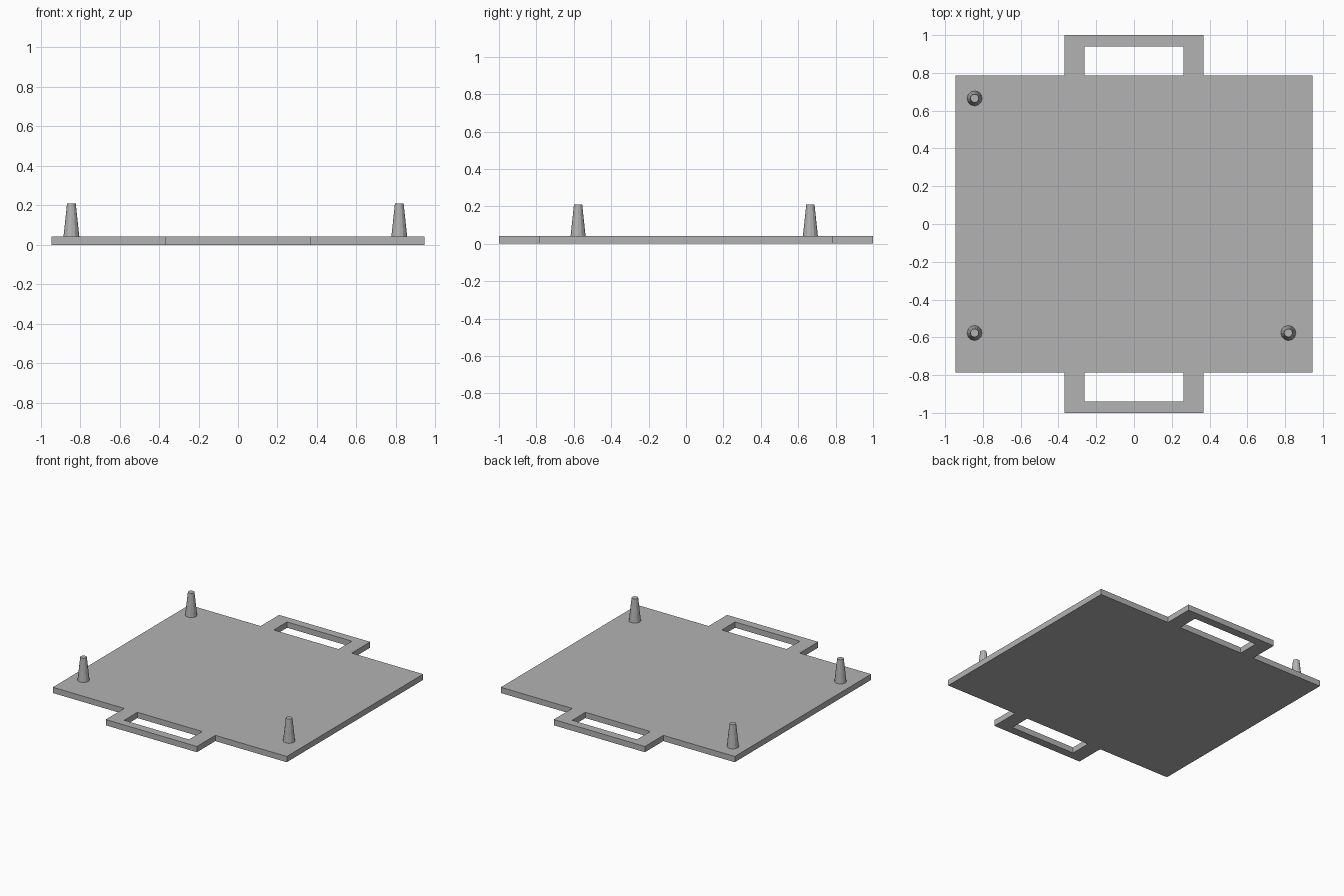
import bpy
import bmesh

cube = bpy.data.objects.get("Cube")
if cube:
    bpy.data.objects.remove(cube, do_unlink=True)

grey = bpy.data.materials.new("plain grey")
grey.use_nodes = True
colour = (0.45, 0.45, 0.45, 1.0)
grey.diffuse_color = colour
grey.node_tree.nodes["Principled BSDF"].inputs["Base Color"].default_value = colour

THICK = 0.042
PLATE_X, PLATE_Y = 0.945, 0.787
GRIP_X, GRIP_Y = 0.368, 1.0
SLOT_X, SLOT_Y = 0.262, 0.94


def add_object(name, bm):
    mesh = bpy.data.meshes.new(name)
    bm.to_mesh(mesh)
    bm.free()
    mesh.materials.append(grey)
    obj = bpy.data.objects.new(name, mesh)
    bpy.context.collection.objects.link(obj)
    return obj


def is_solid(x, y):
    """Plate, plus a handle frame with an open slot at each end."""
    x, y = abs(x), abs(y)
    if y < PLATE_Y:
        return x < PLATE_X
    return x < GRIP_X and (x > SLOT_X or y > SLOT_Y)


# Tray with both handles, cut from one sheet
xs = [-PLATE_X, -GRIP_X, -SLOT_X, SLOT_X, GRIP_X, PLATE_X]
ys = [-GRIP_Y, -SLOT_Y, -PLATE_Y, PLATE_Y, SLOT_Y, GRIP_Y]
bm = bmesh.new()
for x0, x1 in zip(xs, xs[1:]):
    for y0, y1 in zip(ys, ys[1:]):
        if is_solid((x0 + x1) / 2, (y0 + y1) / 2):
            corners = ((x0, y0), (x1, y0), (x1, y1), (x0, y1))
            bm.faces.new([bm.verts.new((x, y, 0)) for x, y in corners])
bmesh.ops.remove_doubles(bm, verts=bm.verts, dist=0.0001)
sheet = bmesh.ops.extrude_face_region(bm, geom=bm.faces[:], use_keep_orig=True)
top = [v for v in sheet["geom"] if isinstance(v, bmesh.types.BMVert)]
bmesh.ops.translate(bm, verts=top, vec=(0, 0, THICK))
bmesh.ops.recalc_face_normals(bm, faces=bm.faces)
add_object("tray_with_handles", bm)

# Tapered faceted pegs on three corners
PEG_HEIGHT = 0.168
pegs = {
    "peg_back_right": (-0.844, 0.665),
    "peg_front_right": (-0.844, -0.577),
    "peg_front_left": (0.817, -0.577),
}
for name, (x, y) in pegs.items():
    bm = bmesh.new()
    bmesh.ops.create_cone(bm, cap_ends=True, segments=12, radius1=0.04,
                          radius2=0.022, depth=PEG_HEIGHT)
    peg = add_object(name, bm)
    peg.location = (x, y, THICK + PEG_HEIGHT / 2)
